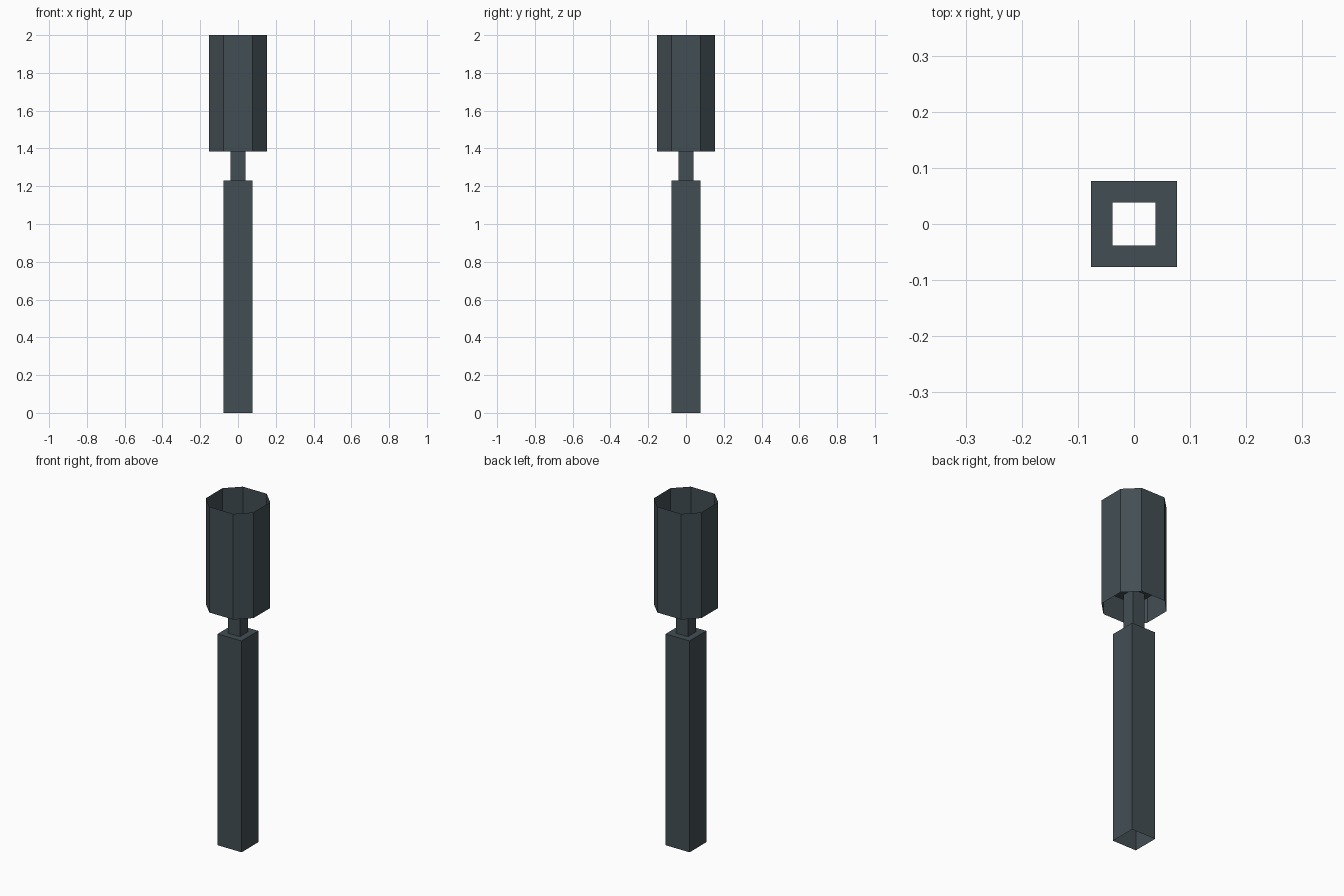
import bpy

if "Cube" in bpy.data.objects:
    bpy.data.objects.remove(bpy.data.objects["Cube"])

U = 2 / 26  # model unit: the whole thing is 26 units tall

metal = bpy.data.materials.new("dark slate metal")
metal.diffuse_color = (0.055, 0.076, 0.086, 1)
metal.use_nodes = True
metal.node_tree.nodes["Principled BSDF"].inputs["Base Color"].default_value = metal.diffuse_color


def square(h):
    return [(-h, -h), (h, -h), (h, h), (-h, h)]


def shell(name, loops):
    """Open shell lofted through (outline, height) loops."""
    n = len(loops[0][0])
    verts = [(x * U, y * U, z * U) for outline, z in loops for x, y in outline]
    faces = []
    for k in range(len(loops) - 1):
        for i in range(n):
            j = (i + 1) % n
            faces.append((k * n + i, k * n + j, (k + 1) * n + j, (k + 1) * n + i))
    mesh = bpy.data.meshes.new(name)
    mesh.from_pydata(verts, [], faces)
    mesh.materials.append(metal)
    ob = bpy.data.objects.new(name, mesh)
    bpy.context.collection.objects.link(ob)
    return ob


# square post, open below, with a shoulder round the neck
shell("post", [(square(1), 0), (square(1), 16), (square(0.5), 16)])

# thin square neck
shell("neck", [(square(0.5), 16), (square(0.5), 19)])

# hidden square core inside the sleeve, with a shoulder underneath
shell("core", [(square(0.5), 19), (square(1), 19), (square(1), 22)])

# eight-sided sleeve, open at both ends
octagon = [(-1, -2), (1, -2), (2, -1), (2, 1), (1, 2), (-1, 2), (-2, 1), (-2, -1)]
shell("sleeve", [(octagon, 18), (octagon, 26)])
